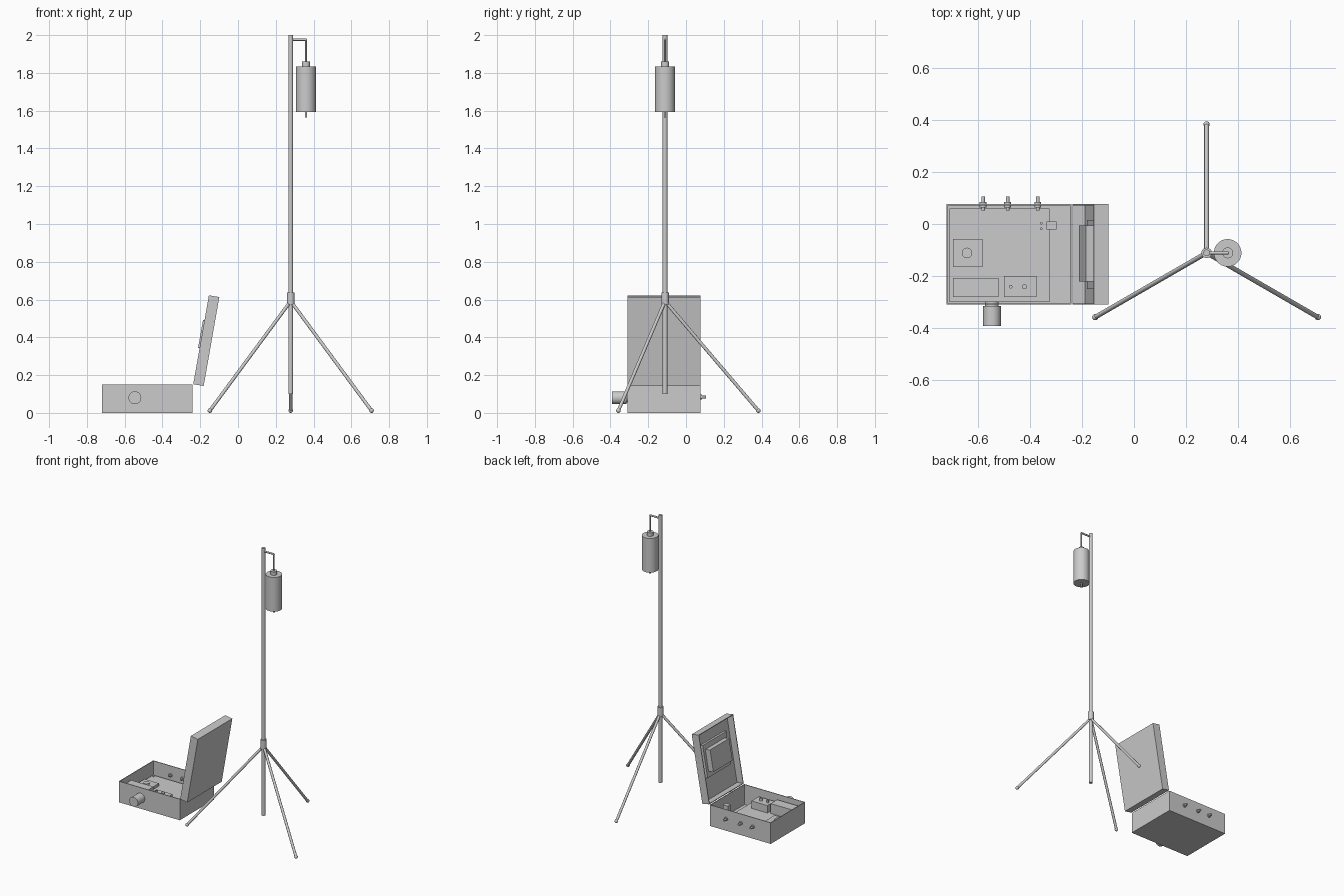
import bpy, bmesh, math
from mathutils import Vector, Matrix

cube = bpy.data.objects.get("Cube")
if cube:
    bpy.data.objects.remove(cube, do_unlink=True)

grey = bpy.data.materials.new("plain_grey")
grey.use_nodes = True
COLOUR = (0.6, 0.6, 0.6, 1)
grey.diffuse_color = COLOUR
grey.node_tree.nodes["Principled BSDF"].inputs["Base Color"].default_value = COLOUR


def finish(name, bm, smooth=False):
    mesh = bpy.data.meshes.new(name)
    bm.to_mesh(mesh)
    bm.free()
    mesh.materials.append(grey)
    ob = bpy.data.objects.new(name, mesh)
    bpy.context.collection.objects.link(ob)
    if smooth:
        bpy.ops.object.select_all(action='DESELECT')
        ob.select_set(True)
        bpy.context.view_layer.objects.active = ob
        bpy.ops.object.shade_smooth_by_angle(angle=math.radians(35))
    return ob


def box(name, lo, hi, matrix=Matrix(), open_dir=None, wall=0.007):
    """Box between two corners; open_dir hollows it out from that side."""
    lo, hi = Vector(lo), Vector(hi)
    bm = bmesh.new()
    bmesh.ops.create_cube(bm, size=1)
    bmesh.ops.scale(bm, vec=hi - lo, verts=bm.verts)
    bmesh.ops.translate(bm, vec=(lo + hi) / 2, verts=bm.verts)
    if open_dir:
        d = Vector(open_dir)
        bm.normal_update()
        face = max(bm.faces, key=lambda f: f.normal.dot(d))
        bmesh.ops.inset_individual(bm, faces=[face], thickness=wall)
        ext = bmesh.ops.extrude_discrete_faces(bm, faces=[face])["faces"][0]
        depth = abs((hi - lo).dot(d)) - wall
        bmesh.ops.translate(bm, vec=-d * depth, verts=ext.verts)
    bm.transform(matrix)
    return finish(name, bm)


def rod(name, a, b, r, segments=24):
    a, b = Vector(a), Vector(b)
    bm = bmesh.new()
    bmesh.ops.create_cone(bm, cap_ends=True, segments=segments, radius1=r,
                          radius2=r, depth=(b - a).length)
    turn = (b - a).to_track_quat('Z', 'Y').to_matrix().to_4x4()
    bm.transform(Matrix.Translation((a + b) / 2) @ turn)
    return finish(name, bm, True)


def ball(name, centre, r):
    bm = bmesh.new()
    bmesh.ops.create_uvsphere(bm, u_segments=16, v_segments=10, radius=r)
    bm.transform(Matrix.Translation(centre))
    return finish(name, bm, True)


# Stand: pole, collar and three splayed legs
PX, PY = 0.279, -0.111
rod("pole", (PX, PY, 0.10), (PX, PY, 2.0), 0.0125)
rod("leg_collar", (PX, PY, 0.575), (PX, PY, 0.638), 0.02)
for i in range(3):
    a = math.radians(90 + 120 * i)
    c, s = math.cos(a), math.sin(a)
    foot = (PX + 0.494 * c, PY + 0.494 * s, 0.012)
    rod(f"leg_{i + 1}", (PX + 0.01 * c, PY + 0.01 * s, 0.58), foot, 0.009, 16)
    ball(f"foot_{i + 1}", foot, 0.012)

# Hanging bottle on its hook
HX = 0.36
rod("hook_arm", (PX, PY, 1.976), (HX, PY, 1.976), 0.006, 12)
ball("hook_bend", (HX, PY, 1.976), 0.006)
rod("hook_drop", (HX, PY, 1.85), (HX, PY, 1.976), 0.005, 12)
rod("bottle", (HX, PY, 1.592), (HX, PY, 1.835), 0.053, 32)
rod("bottle_cap", (HX, PY, 1.835), (HX, PY, 1.86), 0.021)
rod("bottle_outlet", (HX, PY, 1.563), (HX, PY, 1.592), 0.006, 12)

# Open case and its leaning lid
Y0, Y1 = -0.31, 0.077
box("case", (-0.72, Y0, 0), (-0.241, Y1, 0.15), open_dir=(0, 0, 1))
lean = Matrix.Translation((-0.237, 0, 0.152)) @ Matrix.Rotation(math.radians(10), 4, 'Y')
box("lid", (0, Y0, 0), (0.056, Y1, 0.478), lean, (-1, 0, 0))
box("lid_panel", (0.03, -0.25, 0.155), (0.052, 0.015, 0.38), lean)
box("lid_unit", (-0.008, -0.221, 0.193), (0.04, -0.006, 0.345), lean)

# Deck inside the case with its fittings
DECK = 0.055
box("deck", (-0.709, -0.299, DECK - 0.012), (-0.325, 0.06, DECK))
for i, (x, y) in enumerate([(-0.694, 0.042), (-0.34, 0.042), (-0.694, -0.184), (-0.34, -0.278)]):
    rod(f"deck_screw_{i + 1}", (x, y, DECK), (x, y, DECK + 0.004), 0.005, 12)
box("long_block", (-0.695, -0.28, DECK), (-0.52, -0.207, 0.125))
box("terminal_block", (-0.50, -0.28, DECK), (-0.375, -0.2, 0.108))
for i, (x, r) in enumerate([(-0.474, 0.007), (-0.421, 0.01)]):
    rod(f"terminal_{i + 1}", (x, -0.241, 0.108), (x, -0.241, 0.125), r, 16)
box("dial_base", (-0.695, -0.165, DECK), (-0.582, -0.057, 0.075))
rod("dial", (-0.642, -0.111, 0.075), (-0.642, -0.111, 0.085), 0.02)
box("switch", (-0.336, -0.022, DECK), (-0.298, 0.01, 0.14))
for i, y in enumerate((-0.018, 0.003)):
    rod(f"switch_pin_{i + 1}", (-0.356, y, DECK), (-0.356, y, 0.07), 0.005, 12)

# Three connectors through the back wall
for i, x in enumerate((-0.58, -0.486, -0.37)):
    rod(f"connector_flange_{i + 1}", (x, Y1 - 0.013, 0.084), (x, Y1 + 0.008, 0.084), 0.013, 16)
    rod(f"connector_{i + 1}", (x, Y1 - 0.025, 0.084), (x, Y1 + 0.028, 0.084), 0.007, 16)

# Round fitting on the front wall
rod("front_neck", (-0.546, Y0 + 0.012, 0.08), (-0.546, Y0 - 0.01, 0.08), 0.026)
rod("front_drum", (-0.546, Y0 - 0.005, 0.08), (-0.546, -0.393, 0.08), 0.034, 32)
